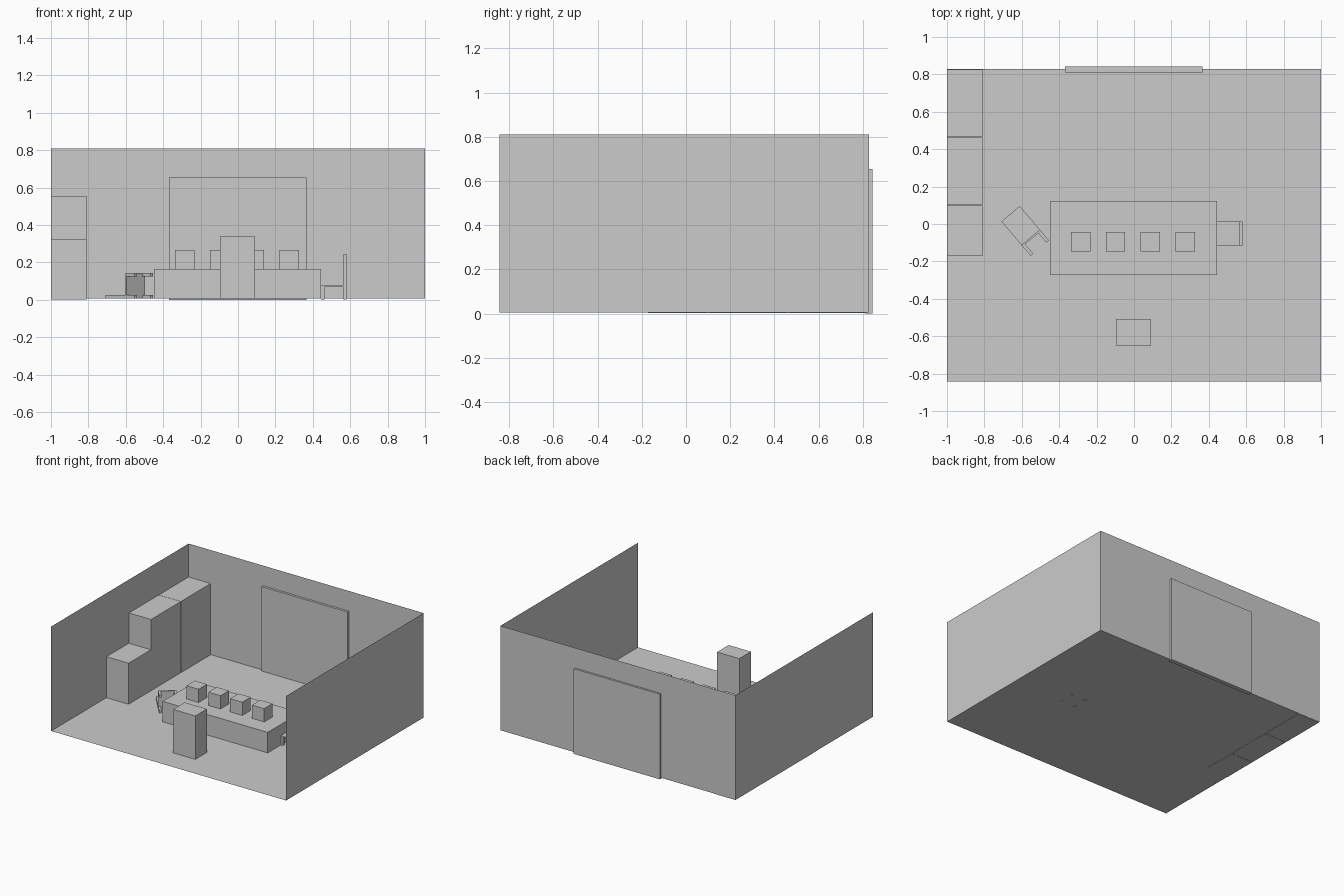
import bpy, bmesh
from mathutils import Matrix, Vector

if "Cube" in bpy.data.objects:
    bpy.data.objects.remove(bpy.data.objects["Cube"])


def add_boxes(name, boxes, matrix=None):
    """One object made of axis-aligned boxes (x0, x1, y0, y1, z0, z1)."""
    bm = bmesh.new()
    for x0, x1, y0, y1, z0, z1 in boxes:
        mat = (Matrix.Translation(((x0 + x1) / 2, (y0 + y1) / 2, (z0 + z1) / 2))
               @ Matrix.Diagonal((x1 - x0, y1 - y0, z1 - z0, 1)))
        bmesh.ops.create_cube(bm, size=1, matrix=mat)
    me = bpy.data.meshes.new(name)
    bm.to_mesh(me)
    bm.free()
    ob = bpy.data.objects.new(name, me)
    bpy.context.collection.objects.link(ob)
    if matrix:
        ob.matrix_world = matrix
    return ob


# room shell: a box of thin sheets, open at the top and front
FLOOR = 0.006
room = add_boxes("room_shell", [(-1, 1, -0.843, 0.828, FLOOR, 0.81)])
bm = bmesh.new()
bm.from_mesh(room.data)
bm.normal_update()
gone = [f for f in bm.faces if f.normal.z > 0.5 or f.normal.y < -0.5]
bmesh.ops.delete(bm, geom=gone, context='FACES')
bmesh.ops.reverse_faces(bm, faces=bm.faces[:])
bm.to_mesh(room.data)
bm.free()

# sliding door set into the back wall
add_boxes("door_panel", [(-0.368, 0.366, 0.81, 0.843, 0, 0.655)])

# cabinets along the left wall
add_boxes("low_cabinet", [(-0.999, -0.811, -0.172, 0.099, 0.003, 0.322)])
add_boxes("tall_cabinet_front", [(-0.999, -0.811, 0.101, 0.462, 0.003, 0.554)])
add_boxes("tall_cabinet_back", [(-0.999, -0.811, 0.464, 0.826, 0.003, 0.554)])

# central counter with four cubes
add_boxes("counter", [(-0.45, 0.444, -0.273, 0.124, FLOOR, 0.164)])
for i in range(4):
    cx = -0.285 + i * 0.186
    add_boxes(f"counter_cube_{i + 1}",
              [(cx - 0.052, cx + 0.052, -0.146, -0.044, 0.163, 0.266)])

# free-standing pedestal at the front
add_boxes("pedestal", [(-0.097, 0.092, -0.65, -0.509, FLOOR, 0.34)])


# chairs: back at local +x, feet at local z = 0
def add_chair(name, matrix):
    d, w, t = 0.068, 0.064, 0.018
    legs = [(x, x + t, y, y + t, 0, 0.066)
            for x in (-d, d - t) for y in (-w, w - t)]
    add_boxes(name + "_legs", legs, matrix)
    add_boxes(name + "_seat", [(-d, d, -w, w, 0.066, 0.076)], matrix)
    add_boxes(name + "_back", [(d - t, d, -w, w, 0.076, 0.241)], matrix)


add_chair("standing_chair", Matrix.Translation((0.513, -0.051, 0.003)))

# second chair tipped onto its back
up = Vector((-0.647, 0.765, 0)).normalized()
x_ax = Vector((0, 0, -1))
y_ax = up.cross(x_ax)
rot = Matrix((x_ax, y_ax, up)).transposed().to_4x4()
add_chair("fallen_chair", Matrix.Translation((-0.504, -0.129, 0.076)) @ rot)
